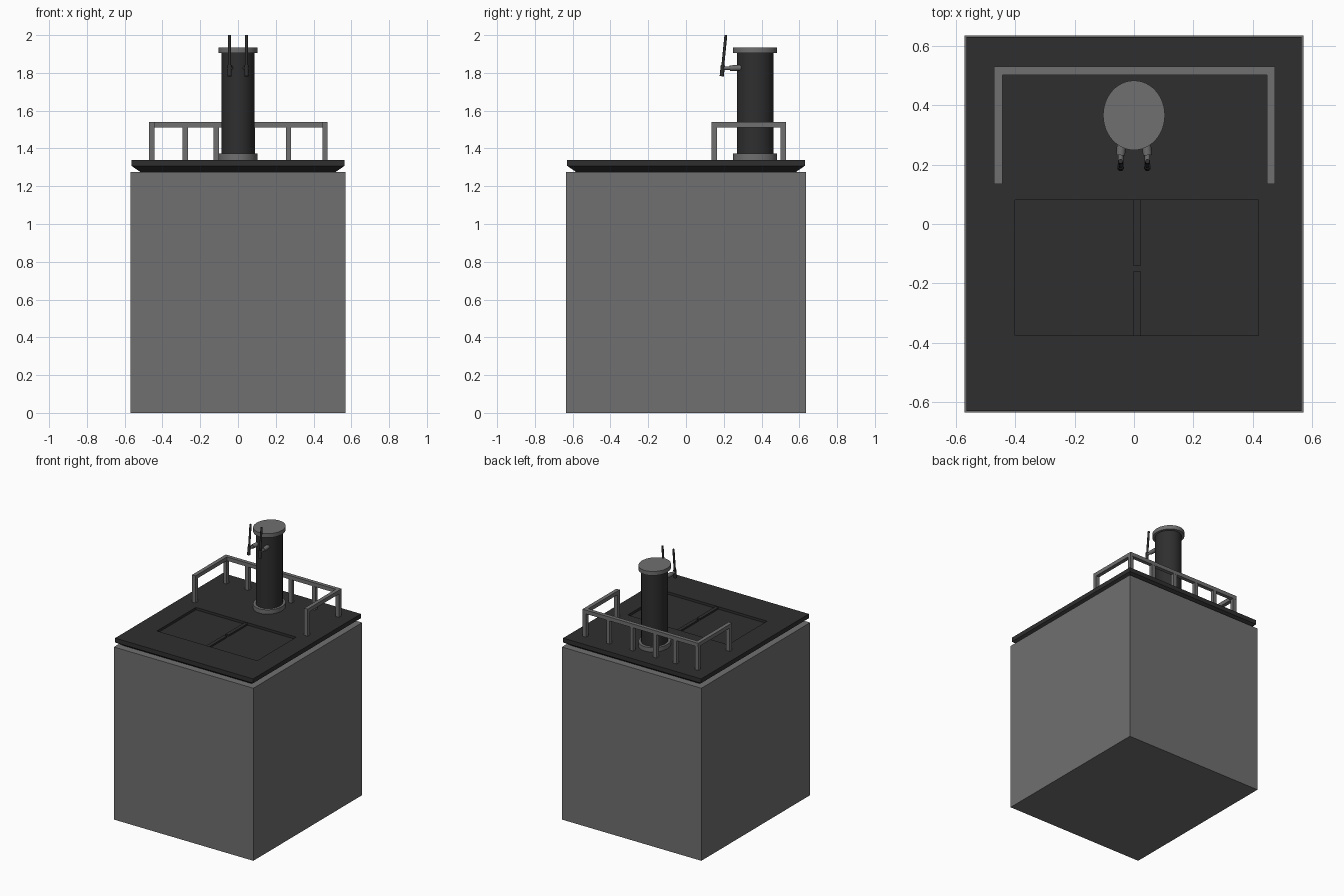
import bpy, bmesh, math
from mathutils import Vector, Matrix

if "Cube" in bpy.data.objects:
    bpy.data.objects.remove(bpy.data.objects["Cube"])


def material(name, v):
    m = bpy.data.materials.new(name)
    m.diffuse_color = (v, v, v, 1)
    m.use_nodes = True
    m.node_tree.nodes["Principled BSDF"].inputs["Base Color"].default_value = m.diffuse_color
    return m


GREY = material("grey_metal", 0.16)
DARK = material("dark_metal", 0.028)


def finish(name, bm, mat, smooth=False):
    bmesh.ops.recalc_face_normals(bm, faces=bm.faces)
    me = bpy.data.meshes.new(name)
    bm.to_mesh(me)
    bm.free()
    me.materials.append(mat)
    ob = bpy.data.objects.new(name, me)
    bpy.context.collection.objects.link(ob)
    if smooth:
        bpy.ops.object.select_all(action='DESELECT')
        ob.select_set(True)
        bpy.context.view_layer.objects.active = ob
        bpy.ops.object.shade_smooth_by_angle(angle=math.radians(35))
    return ob


def add_box(bm, lo, hi):
    lo, hi = Vector(lo), Vector(hi)
    mat = Matrix.Translation((lo + hi) / 2) @ Matrix.Diagonal((*(hi - lo), 1))
    return bmesh.ops.create_cube(bm, size=1, matrix=mat)["verts"]


def box(name, lo, hi, mat):
    bm = bmesh.new()
    add_box(bm, lo, hi)
    return finish(name, bm, mat)


def add_rod(bm, a, b, r1, r2=None, seg=16):
    a, b = Vector(a), Vector(b)
    d = b - a
    m = Matrix.Translation((a + b) / 2) @ d.to_track_quat('Z', 'Y').to_matrix().to_4x4()
    bmesh.ops.create_cone(bm, cap_ends=True, segments=seg, radius1=r1,
                          radius2=r1 if r2 is None else r2, depth=d.length, matrix=m)


def oval(name, rx, ry, z0, z1, mat):
    bm = bmesh.new()
    m = Matrix.Translation((0, 0.366, (z0 + z1) / 2)) @ Matrix.Diagonal((rx, ry, 1, 1))
    bmesh.ops.create_cone(bm, cap_ends=True, segments=48, radius1=1, radius2=1,
                          depth=z1 - z0, matrix=m)
    return finish(name, bm, mat, True)


# Main block
box("body", (-0.57, -0.635, 0), (0.57, 0.635, 1.275), GREY)

# Roof slab with chamfered underside
bm = bmesh.new()
rings = []
for hx, hy, z in ((0.515, 0.58, 1.274), (0.564, 0.629, 1.308), (0.564, 0.629, 1.34)):
    rings.append([bm.verts.new((sx * hx, sy * hy, z))
                  for sx, sy in ((-1, -1), (1, -1), (1, 1), (-1, 1))])
for lower, upper in zip(rings, rings[1:]):
    for i in range(4):
        j = (i + 1) % 4
        bm.faces.new((lower[i], lower[j], upper[j], upper[i]))
bm.faces.new(rings[0])
bm.faces.new(rings[-1])
roof = finish("roof_slab", bm, DARK)

# Shallow hatch recess cut into the slab
cutter = box("hatch_cutter", (-0.40, -0.375, 1.322), (0.42, 0.08, 1.40), DARK)
cutter.hide_render = True
cutter.hide_viewport = True
cut = roof.modifiers.new("hatch", 'BOOLEAN')
cut.operation = 'DIFFERENCE'
cut.solver = 'EXACT'
cut.object = cutter

# Divider between the two hatch leaves, in two lengths
bm = bmesh.new()
for y0, y1 in ((-0.375, -0.16), (-0.14, 0.08)):
    add_box(bm, (-0.003, y0, 1.318), (0.023, y1, 1.334))
finish("hatch_divider", bm, DARK)

# Oval column with base and cap
oval("column", 0.087, 0.096, 1.34, 1.91, DARK)
oval("column_base", 0.104, 0.117, 1.335, 1.372, GREY)
oval("column_cap", 0.104, 0.117, 1.905, 1.935, GREY)

# Twin levers with stub mounts
for side, s in (("left", -1), ("right", 1)):
    x = 0.045 * s
    bm = bmesh.new()
    add_rod(bm, (x, 0.196, 1.825), (x, 0.24, 1.825), 0.009)
    add_rod(bm, (x, 0.232, 1.825), (x * 0.9, 0.295, 1.827), 0.015)
    finish(side + "_lever_mount", bm, GREY, True)
    bm = bmesh.new()
    add_rod(bm, (x, 0.189, 1.782), (x, 0.195, 1.84), 0.011)
    add_rod(bm, (x, 0.194, 1.83), (x, 0.211, 2.0), 0.0075)
    finish(side + "_lever", bm, DARK, True)

# Guard rail: back bar and two side arms
Z0, Z1, W = 1.338, 1.54, 0.028
bm = bmesh.new()
add_box(bm, (-0.471, 0.502, Z1 - W), (0.475, 0.53, Z1))
for x in (-0.471, 0.475 - W):
    add_box(bm, (x, 0.135, Z1 - W), (x + W, 0.502, Z1))
finish("guard_rail", bm, GREY)

# Guard rail posts
bm = bmesh.new()
posts = [(x, 0.515) for x in (-0.457, -0.28, -0.115, 0.075, 0.267, 0.461)]
posts += [(-0.457, 0.149), (0.461, 0.149)]
for x, y in posts:
    add_box(bm, (x - W / 2, y - W / 2, Z0), (x + W / 2, y + W / 2, Z1 - W))
finish("guard_rail_posts", bm, GREY)
